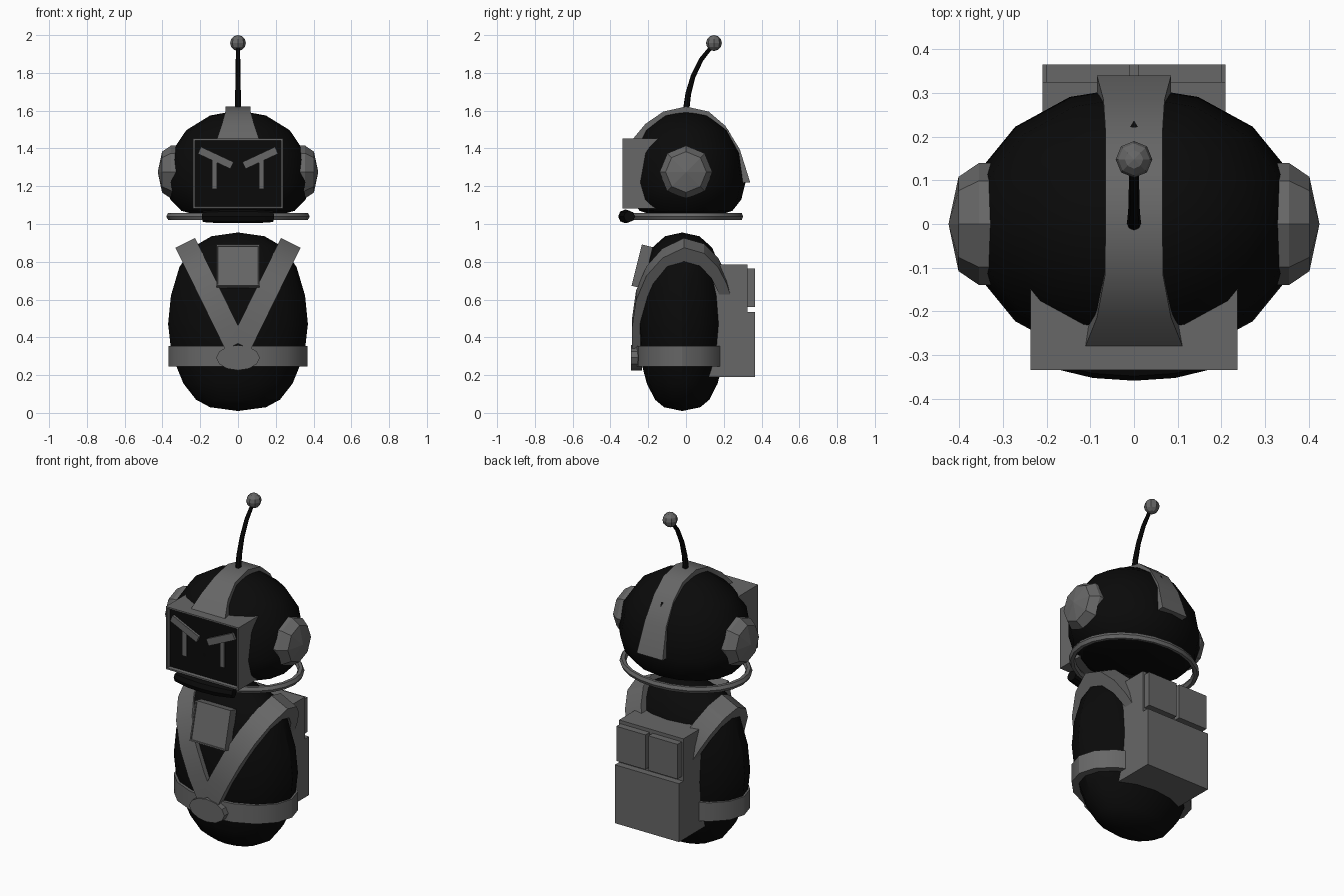
import bpy, bmesh, math
from mathutils import Matrix, Vector

cube = bpy.data.objects.get("Cube")
if cube:
    bpy.data.objects.remove(cube, do_unlink=True)


def material(name, value):
    m = bpy.data.materials.new(name)
    m.use_nodes = True
    color = (value, value, value, 1)
    m.diffuse_color = color
    m.node_tree.nodes["Principled BSDF"].inputs["Base Color"].default_value = color
    return m


BLACK = material("black", 0.003)
GREY = material("grey", 0.135)


def finish(name, bm, *mats, smooth=False):
    bmesh.ops.remove_doubles(bm, verts=bm.verts, dist=0.0005)
    bmesh.ops.recalc_face_normals(bm, faces=bm.faces)
    mesh = bpy.data.meshes.new(name)
    bm.to_mesh(mesh)
    bm.free()
    ob = bpy.data.objects.new(name, mesh)
    bpy.context.collection.objects.link(ob)
    for m in mats:
        mesh.materials.append(m)
    if smooth:
        bpy.ops.object.select_all(action="DESELECT")
        ob.select_set(True)
        bpy.context.view_layer.objects.active = ob
        bpy.ops.object.shade_smooth_by_angle(angle=math.radians(30))
    return ob


def skin(bm, rings, closed=False):
    """Join rings of points with quads; cap the ends unless closed."""
    rows = [[bm.verts.new(p) for p in ring] for ring in rings]
    n = len(rows[0])
    pairs = list(zip(rows, rows[1:] + rows[:1])) if closed else list(zip(rows, rows[1:]))
    for a, b in pairs:
        for i in range(n):
            j = (i + 1) % n
            bm.faces.new((a[i], a[j], b[j], b[i]))
    if not closed:
        bm.faces.new(rows[0])
        bm.faces.new(rows[-1])


def revolve(name, profile, rx, ry, cy, mat, segs=16, closed=False, smooth=True):
    angles = [math.tau * i / segs for i in range(segs)]
    bm = bmesh.new()
    skin(bm, [[(r * rx * math.cos(a), cy + r * ry * math.sin(a), z) for a in angles]
              for r, z in profile], closed)
    return finish(name, bm, mat, smooth=smooth)


def tube(name, path, radii, mat, sides=8):
    bm = bmesh.new()
    pts = [Vector(p) for p in path]
    rings = []
    for i, p in enumerate(pts):
        t = (pts[min(i + 1, len(pts) - 1)] - pts[max(i - 1, 0)]).normalized()
        q = t.to_track_quat("Z", "Y")
        rings.append([p + q @ Vector((radii[i] * math.cos(math.tau * k / sides),
                                      radii[i] * math.sin(math.tau * k / sides), 0))
                      for k in range(sides)])
    skin(bm, rings)
    return finish(name, bm, mat, smooth=True)


def box(name, lo, hi, mat, rot_y=0):
    bm = bmesh.new()
    lo, hi = Vector(lo), Vector(hi)
    bmesh.ops.create_cube(bm, size=1, matrix=Matrix.Diagonal((*(hi - lo), 1)))
    bm.transform(Matrix.Translation((lo + hi) / 2) @ Matrix.Rotation(rot_y, 4, "Y"))
    return finish(name, bm, mat)


def framed_box(name, center, size, rim, depth, inner, tilt=0):
    """Box whose front face is sunk inside a thin rim."""
    bm = bmesh.new()
    bmesh.ops.create_cube(bm, size=1, matrix=Matrix.Diagonal((*size, 1)))
    bm.normal_update()
    front = min(bm.faces, key=lambda f: f.calc_center_median().y)
    bmesh.ops.inset_region(bm, faces=[front], thickness=rim)
    bmesh.ops.inset_region(bm, faces=[front], thickness=0.002, depth=-depth)
    front.material_index = 1
    bm.transform(Matrix.Translation(center) @ Matrix.Rotation(tilt, 4, "X"))
    return finish(name, bm, GREY, inner)


# Body and belt
revolve("body", [(0, .01), (.4, .03), (.6, .07), (.78, .155), (.88, .245), (.96, .34), (1, .47),
                 (.96, .62), (.84, .77), (.66, .875), (.38, .935), (0, .955)],
        .37, .24, -.02, BLACK)
revolve("belt", [(.8, .245), (1, .245), (1, .355), (.8, .355)], .367, .25, -.02, GREY, closed=True)

# Belt buckle
bm = bmesh.new()
bmesh.ops.create_cone(bm, cap_ends=True, segments=12, radius1=.115, radius2=.115, depth=.06)
bm.transform(Matrix.Translation((0, -.262, .292)) @ Matrix.Diagonal((1, 1, .58, 1))
             @ Matrix.Rotation(math.pi / 2, 4, "X"))
finish("belt_buckle", bm, GREY)

# Shoulder straps: slanted arches over the body
arch = [(-.285, .36), (-.285, .48), (-.265, .62), (-.21, .75), (-.125, .845), (-.01, .9),
        (.095, .87), (.17, .795), (.215, .71), (.245, .62)]
for side, label in ((1, "left"), (-1, "right")):
    bm = bmesh.new()
    half = Vector((.9 * side, 0, -.44)) * .058
    rings = []
    for y, z in arch:
        outer = Vector((side * .49 * (z - .33), y, z))
        zi = .5 + (z - .5) * .82
        inner = Vector((side * .49 * (zi - .33), -.02 + (y + .02) * .8, zi))
        rings.append([outer - half, outer + half, inner + half, inner - half])
    skin(bm, rings)
    finish(label + "_shoulder_strap", bm, GREY, smooth=True)

# Chest panel
framed_box("chest_panel", (0, -.232, .775), (.23, .06, .225), .01, .006, GREY, math.radians(-14))

# Backpack
box("backpack", (-.21, .08, .19), (.21, .325, .785), GREY)
box("backpack_lower_pocket", (-.21, .3, .19), (.21, .365, .535), GREY)
box("backpack_left_pocket", (.01, .3, .56), (.2, .365, .765), GREY)
box("backpack_right_pocket", (-.2, .3, .56), (-.01, .365, .765), GREY)

# Helmet
revolve("helmet", [(0, 1.035), (.5, 1.04), (.78, 1.07), (.93, 1.13), (1, 1.22), (.925, 1.375),
                   (.71, 1.497), (.385, 1.574), (0, 1.602)], .385, .315, 0, BLACK)

# Crest band over the helmet, flared at both ends
crest = [(-.29, 1.44, .115), (-.215, 1.53, .085), (-.12, 1.595, .067), (0, 1.622, .065),
         (.12, 1.595, .065), (.208, 1.52, .065), (.285, 1.395, .07), (.34, 1.22, .085)]
bm = bmesh.new()
skin(bm, [[(-w, y, z), (w, y, z), (w, y * .86, 1.2 + (z - 1.2) * .88),
           (-w, y * .86, 1.2 + (z - 1.2) * .88)] for y, z, w in crest])
finish("helmet_crest", bm, GREY, smooth=True)

# Face screen with eyes and brows
framed_box("face_screen", (0, -.235, 1.267), (.475, .2, .37), .013, .022, BLACK)
for side, label in ((1, "left"), (-1, "right")):
    x = .124 * side
    box(label + "_eye", (x - .014, -.326, 1.185), (x + .014, -.318, 1.335), GREY)
    x = .118 * side
    box(label + "_brow", (x - .095, -.332, 1.33), (x + .095, -.318, 1.37), GREY,
        -side * math.radians(25))

    # Ear discs: bevelled octagons
    bm = bmesh.new()
    skin(bm, [[(side * d, r * math.cos(math.tau * k / 8), 1.275 + r * math.sin(math.tau * k / 8))
               for k in range(8)] for r, d in ((.14, .3), (.14, .355), (.108, .402), (0, .425))])
    finish(label + "_ear_disc", bm, GREY)

# Collar ring with chin microphone
revolve("collar_ring", [(1 + .055 * math.cos(math.tau * k / 6), 1.04 + .021 * math.sin(math.tau * k / 6))
                        for k in range(6)], .36, .287, 0, GREY, segs=24, closed=True)
tube("chin_microphone", [(-.185, -.3, 1.04), (-.09, -.317, 1.04), (0, -.323, 1.04),
                         (.09, -.317, 1.04), (.185, -.3, 1.04)],
     [.03, .036, .036, .036, .03], BLACK)

# Antenna
path = [(0, 0, 1.6), (0, .012, 1.69), (0, .037, 1.78), (0, .08, 1.87), (0, .14, 1.945)]
tube("antenna", path, [.017, .015, .013, .012, .01], BLACK)
bm = bmesh.new()
bmesh.ops.create_uvsphere(bm, u_segments=8, v_segments=6, radius=.042,
                          matrix=Matrix.Translation((0, .148, 1.958)))
finish("antenna_ball", bm, GREY)
